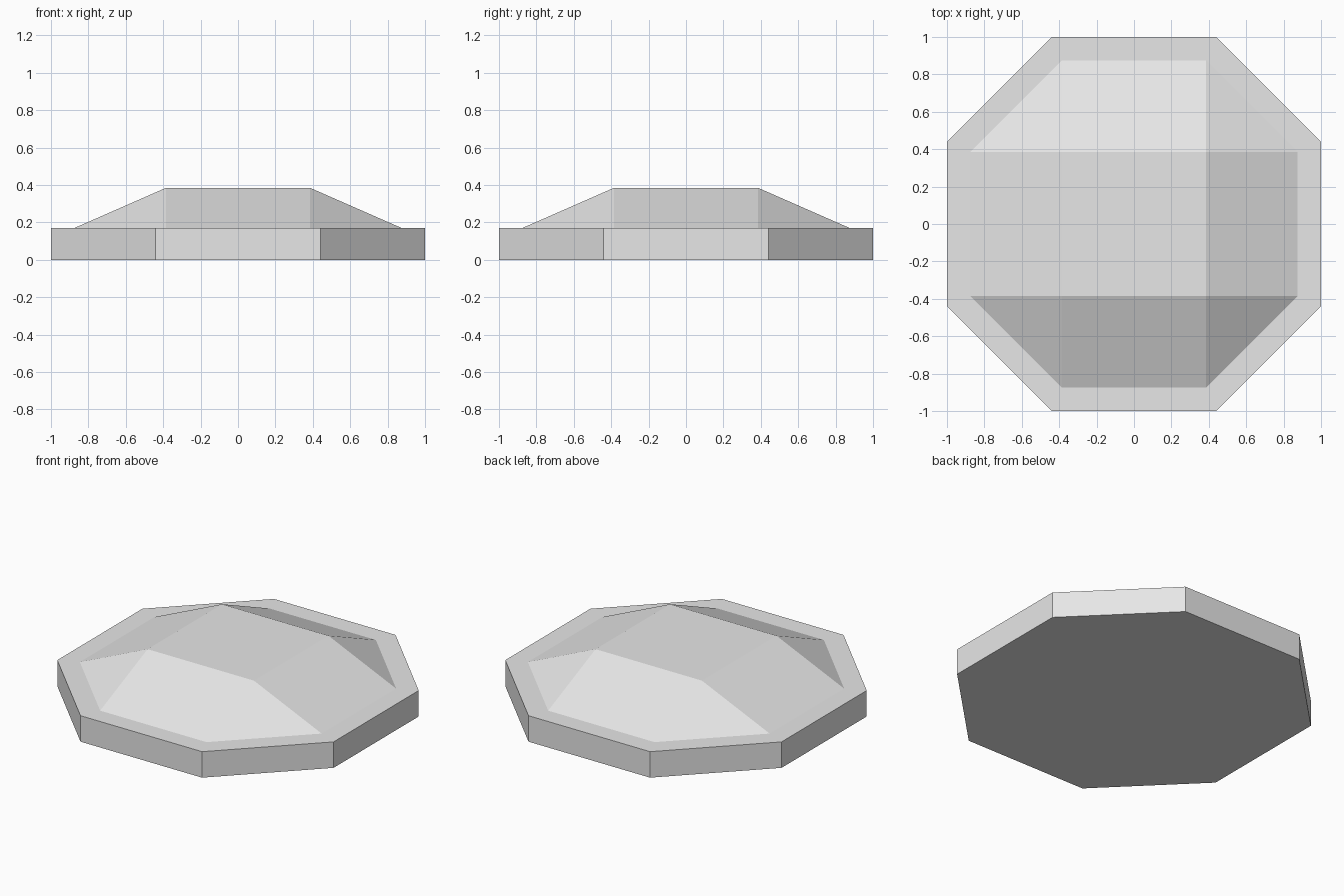
import bpy
import bmesh

if "Cube" in bpy.data.objects:
    bpy.data.objects.remove(bpy.data.objects["Cube"], do_unlink=True)

# One plain grey for the whole piece
grey = bpy.data.materials.new("plain_grey")
grey.use_nodes = True
grey.diffuse_color = (0.8, 0.8, 0.8, 1)
grey.node_tree.nodes["Principled BSDF"].inputs["Base Color"].default_value = (0.8, 0.8, 0.8, 1)


def octagon(bm, reach, half_edge, z):
    """Ring of eight corners; half_edge equal to reach collapses it to a square."""
    ring = []
    x, y, u, v = reach, -half_edge, reach, half_edge
    for _ in range(4):
        ring += [bm.verts.new((x, y, z)), bm.verts.new((u, v, z))]
        x, y, u, v = -y, x, -v, u
    return ring


bm = bmesh.new()
rings = [
    octagon(bm, 1.0, 0.44, 0.0),        # underside
    octagon(bm, 1.0, 0.44, 0.17),       # outer rim
    octagon(bm, 0.875, 0.385, 0.17),    # foot of the faceted dome
    octagon(bm, 0.385, 0.385, 0.385),   # square crown
]

# Side wall, flat rim and sloping facets
for low, high in zip(rings, rings[1:]):
    for i in range(8):
        j = (i + 1) % 8
        bm.faces.new((low[i], low[j], high[j], high[i]))

# Underside and crown
bm.faces.new(rings[0][::-1])
bm.faces.new(rings[-1])

# Merge doubled crown corners so the corner facets become triangles
bmesh.ops.remove_doubles(bm, verts=bm.verts[:], dist=0.0001)
bmesh.ops.recalc_face_normals(bm, faces=bm.faces[:])

mesh = bpy.data.meshes.new("faceted_octagonal_cap")
bm.to_mesh(mesh)
bm.free()
mesh.materials.append(grey)
cap = bpy.data.objects.new("faceted_octagonal_cap", mesh)
bpy.context.collection.objects.link(cap)
